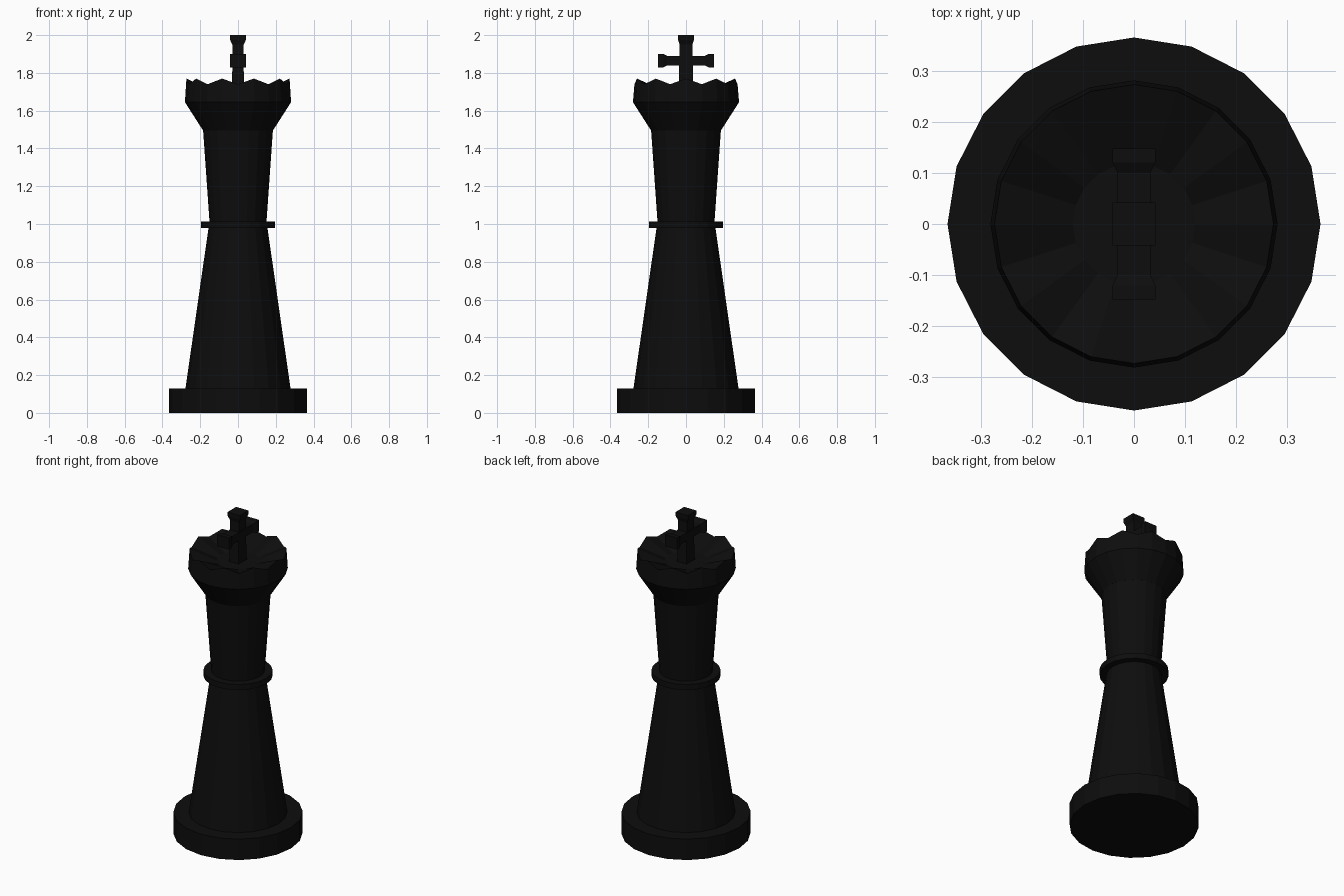
import bpy, bmesh, math
from mathutils import Vector

SIDES = 20

cube = bpy.data.objects.get("Cube")
if cube:
    bpy.data.objects.remove(cube, do_unlink=True)

black = bpy.data.materials.new("black")
black.use_nodes = True
colour = (0.004, 0.004, 0.004, 1)
black.diffuse_color = colour
black.node_tree.nodes["Principled BSDF"].inputs["Base Color"].default_value = colour


def finish(name, bm):
    bmesh.ops.recalc_face_normals(bm, faces=bm.faces)
    mesh = bpy.data.meshes.new(name)
    bm.to_mesh(mesh)
    bm.free()
    mesh.materials.append(black)
    obj = bpy.data.objects.new(name, mesh)
    bpy.context.collection.objects.link(obj)
    return obj


def loft(bm, rings):
    """Join rings of points with quads and cap both ends."""
    loops = [[bm.verts.new(p) for p in ring] for ring in rings]
    n = len(loops[0])
    for a, b in zip(loops, loops[1:]):
        for i in range(n):
            j = (i + 1) % n
            bm.faces.new((a[i], a[j], b[j], b[i]))
    bm.faces.new(loops[0][::-1])
    bm.faces.new(loops[-1])


def turned(name, profile, dip=0):
    """Turn (radius, z, notched) points; notched rings dip at every other side."""
    bm = bmesh.new()
    rings = []
    for r, z, notched in profile:
        ring = []
        for i in range(SIDES):
            a = math.tau * i / SIDES
            drop = dip if notched and i % 2 else 0
            ring.append((r * math.cos(a), r * math.sin(a), z - drop))
        rings.append(ring)
    loft(bm, rings)
    return finish(name, bm)


def bar(name, sections, axis, z=0):
    """Rectangular bar from (position, half_x, half_other) along z or y."""
    bm = bmesh.new()
    rings = []
    for t, hx, ho in sections:
        ring = []
        for sx, so in ((-1, -1), (1, -1), (1, 1), (-1, 1)):
            x, o = sx * hx, so * ho
            ring.append(Vector((x, o, t)) if axis == "z" else Vector((x, t, z + o)))
        rings.append(ring)
    loft(bm, rings)
    return finish(name, bm)


# Turned body
turned("base", [(0.365, 0, 0), (0.365, 0.13, 0)])
turned("lower_body", [(0.278, 0.13, 0), (0.153, 1.0, 0)])
turned("collar", [(0.195, 0.978, 0), (0.195, 1.013, 0)])
turned("upper_body", [(0.15, 1.0, 0), (0.185, 1.5, 0)])

# Flared crown with a zigzag rim and a sunken top
turned("crown", [(0.185, 1.495, 0), (0.281, 1.645, 0), (0.273, 1.77, 1),
                 (0.12, 1.695, 0)], dip=0.03)

# Cross with flared ends
bar("cross_post", [(1.68, 0.033, 0.04), (1.83, 0.03, 0.036), (1.95, 0.03, 0.034),
                   (1.975, 0.042, 0.042), (2.0, 0.042, 0.042)], "z")
half = [(0.1, 0.032, 0.025), (0.12, 0.042, 0.036), (0.148, 0.042, 0.036)]
arm = [(-t, a, b) for t, a, b in reversed(half)] + half
bar("cross_arm", arm, "y", z=1.865)
